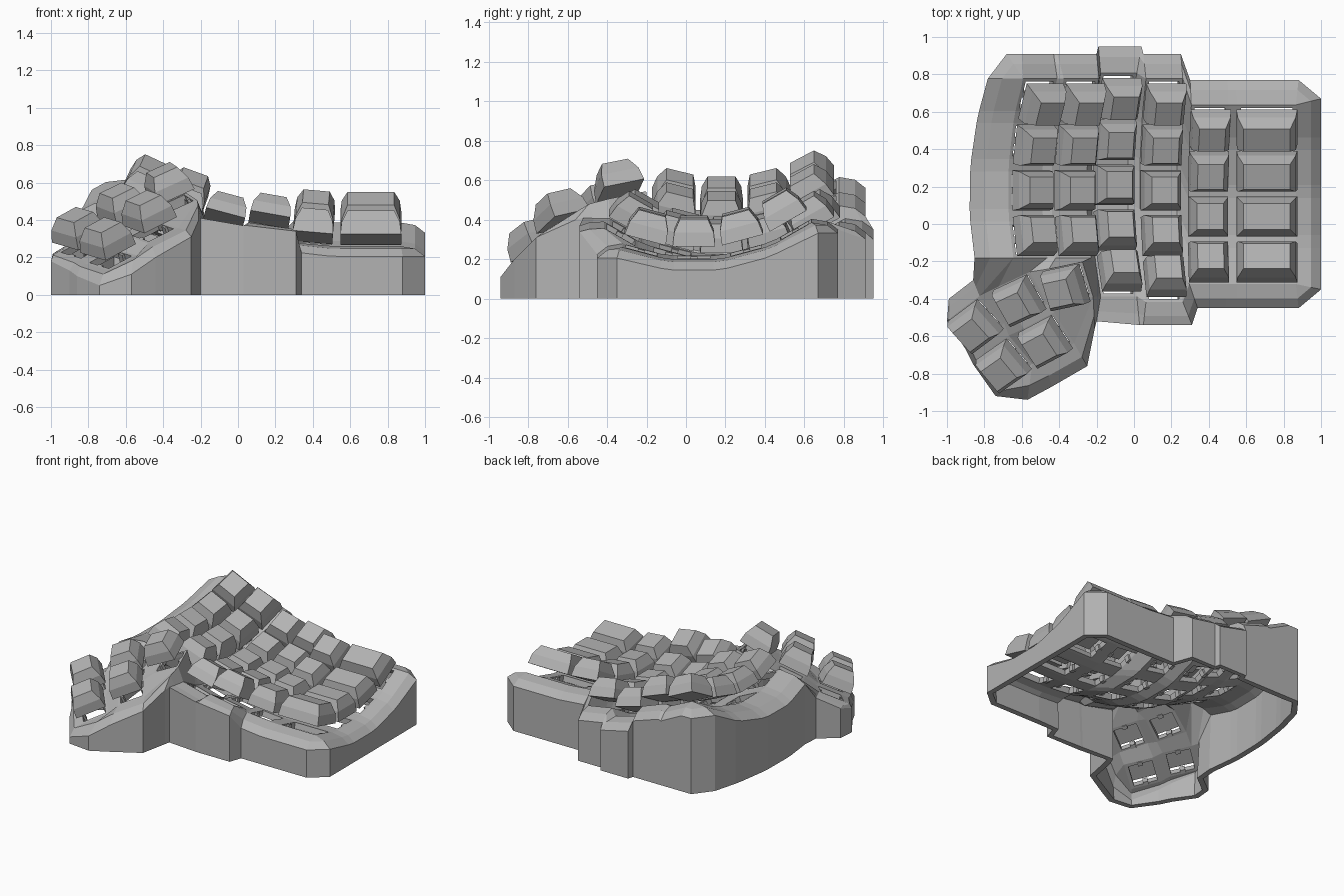
import bpy, bmesh
from math import radians
from mathutils import Matrix, Vector, Euler

if "Cube" in bpy.data.objects:
    bpy.data.objects.remove(bpy.data.objects["Cube"])

plastic = bpy.data.materials.new("grey_plastic")
plastic.use_nodes = True
GREY = (0.45, 0.45, 0.45, 1)
plastic.diffuse_color = GREY
plastic.node_tree.nodes["Principled BSDF"].inputs["Base Color"].default_value = GREY

PITCH, RADIUS, HALF, HOLE = 15, 1.02, 0.1, 0.082
TL, TR, BR, BL = range(4)
SIGNS = [(-1, 1), (1, 1), (1, -1), (-1, -1)]


def add_object(name, bm):
    mesh = bpy.data.meshes.new(name)
    bm.to_mesh(mesh)
    bm.free()
    mesh.materials.append(plastic)
    obj = bpy.data.objects.new(name, mesh)
    bpy.context.collection.objects.link(obj)
    return obj


# Key positions: curved, tilted finger columns
columns = [(-0.58, 0.18, 0.405, 4), (-0.345, 0.18, 0.33, 4), (-0.13, 0.21, 0.2, 5),
           (0.13, 0.18, 0.19, 5), (0.39, 0.04, 0.21, 4), (0.71, 0.04, 0.2, 4)]
keys, extra = {}, {}
for c, (x, y, z, rows) in enumerate(columns):
    base = Matrix.Translation((x, y, z)) @ Matrix.Rotation(radians(5 * (5 - c)), 4, 'Y')
    for r in range(rows):
        arc = Matrix.Rotation(radians(PITCH * (2 - r)), 4, 'X')
        up = Matrix.Translation((0, 0, RADIUS))
        keys[c, r] = base @ up @ arc @ up.inverted()
        extra[c, r] = 0.055 if c == 5 else 0

# Thumb cluster: cap centre and yaw
thumbs = {"r": (-0.385, -0.355, 0.61, 12), "m": (-0.63, -0.43, 0.5, 25),
          "l": (-0.86, -0.57, 0.37, 37), "bl": (-0.71, -0.78, 0.315, 35),
          "br": (-0.49, -0.65, 0.46, 28)}
for n, (x, y, z, yaw) in thumbs.items():
    turn = Euler((radians(12), radians(-24), radians(yaw))).to_matrix().to_4x4()
    keys[n, 0] = Matrix.Translation((x, y, z)) @ turn @ Matrix.Translation((0, 0, -0.14))
    extra[n, 0] = 0

# Keycaps: stepped taper, plus clip tabs in each switch hole
tabs = bmesh.new()
for k, m in keys.items():
    bm, rings = bmesh.new(), []
    for half, h in ((0.108, 0.065), (0.1, 0.135), (0.07, 0.205)):
        rings.append([bm.verts.new(m @ Vector((sx * (half + extra[k]), sy * half, h)))
                      for sx, sy in reversed(SIGNS)])
    bm.faces.new(rings[0][::-1])
    bm.faces.new(rings[2])
    for lo, hi in zip(rings, rings[1:]):
        for i in range(4):
            j = (i + 1) % 4
            bm.faces.new((lo[i], lo[j], hi[j], hi[i]))
    add_object("keycap_%s_%s" % k, bm)
    for side in (-1, 1):
        place = Matrix.Translation((side * (HOLE + extra[k]), 0, -0.025))
        size = Matrix.Diagonal((0.03, 0.035, 0.045, 1))
        bmesh.ops.create_cube(tabs, size=1, matrix=m @ place @ size)
add_object("switch_clip_tabs", tabs)

# Case: switch frames
case = bmesh.new()
V = {}


def face(*vs):
    vs = list(dict.fromkeys(vs))
    if len(vs) > 2:
        return case.faces.new(vs)


def web(*refs):
    face(*[V[r[0], r[1]][r[2]] for r in refs])


for k, m in keys.items():
    e = extra[k]
    V[k] = [case.verts.new(m @ Vector((sx * (HALF + e), sy * HALF, 0))) for sx, sy in SIGNS]
    hole = [case.verts.new(m @ Vector((sx * (HOLE + e), sy * HOLE, 0))) for sx, sy in SIGNS]
    for i in range(4):
        j = (i + 1) % 4
        face(V[k][j], V[k][i], hole[i], hole[j])

# Case: webs between neighbouring frames
for c, r in [k for k in keys if isinstance(k[0], int)]:
    below, right, diag = (c, r + 1), (c + 1, r), (c + 1, r + 1)
    if below in V:
        web((c, r, BL), (c, r, BR), (*below, TR), (*below, TL))
    if right in V:
        web((c, r, TR), (*right, TL), (*right, BL), (c, r, BR))
    if below in V and diag in V:
        web((c, r, BR), (*right, BL), (*diag, TL), (*below, TR))
web((3, 3, BR), (4, 3, BL), (3, 4, TR))
web((3, 4, TR), (4, 3, BL), (3, 4, BR))
web((1, 3, BR), (2, 3, BL), (2, 4, TL))


def t(name, corner):
    return (name, 0, corner)


for patch in (
        [t("l", TR), t("m", TL), t("m", BL), t("l", BR)],
        [t("m", TR), t("r", TL), t("r", BL), t("m", BR)],
        [t("l", BL), t("l", BR), t("bl", TR), t("bl", TL)],
        [t("l", BR), t("m", BL), t("br", TL), t("bl", TR)],
        [t("m", BL), t("m", BR), t("br", TR), t("br", TL)],
        [t("bl", TR), t("br", TL), t("br", BL), t("bl", BR)],
        [t("m", BR), t("r", BL), t("br", TR)],
        [t("r", BL), t("r", BR), t("br", BR), t("br", TR)],
        [t("l", TR), (0, 3, BL), t("m", TL)],
        [t("m", TL), (0, 3, BL), (0, 3, BR), t("m", TR)],
        [t("m", TR), (0, 3, BR), (1, 3, BL), t("r", TL)],
        [t("r", TL), (1, 3, BL), (1, 3, BR), t("r", TR)],
        [t("r", TR), (1, 3, BR), (2, 4, TL)],
        [t("r", TR), (2, 4, TL), (2, 4, BL), t("r", BR)]):
    web(*patch)

# Case: perimeter entries are (frame corner, outer x, outer y, outer z or None)
rim = [((0, 0, TL), -0.68, 0.91, None)]
for c, y in enumerate((0.91, 0.91, 0.95, 0.91, 0.77, 0.77)):
    left, right = ((-0.6, -0.43), (-0.41, -0.2), (-0.19, 0.04),
                   (0.05, 0.25), (0.3, 0.5), (0.54, 0.88))[c]
    rim += [((c, 0, TL), left, y, None), ((c, 0, TR), right, y, None)]
rim.append(((5, 0, TR), 1, 0.67, None))
for r in range(4):
    for corner in (TR, BR):
        y = V[5, r][corner].co.y
        if -0.3 < y < 0.6:
            rim.append(((5, r, corner), 1, y, None))
rim += [((5, 3, BR), 1, -0.35, None), ((5, 3, BR), 0.88, -0.45, None),
        ((5, 3, BL), 0.55, -0.45, None), ((4, 3, BR), 0.49, -0.45, None),
        ((4, 3, BL), 0.34, -0.45, None), ((3, 4, BR), 0.31, -0.54, 0.34),
        ((3, 4, BL), 0.05, -0.54, 0.37), ((2, 4, BR), 0.03, -0.54, 0.37),
        ((2, 4, BL), -0.2, -0.52, 0.41), (t("r", BR), -0.21, -0.56, 0.4),
        (t("br", BR), -0.25, -0.76, 0.31), (t("br", BL), -0.44, -0.87, 0.2),
        (t("bl", BR), -0.57, -0.94, 0.11), (t("bl", BL), -0.74, -0.92, 0.05),
        (t("bl", TL), -0.86, -0.75, 0.1), (t("l", BL), -0.9, -0.67, 0.13),
        (t("l", TL), -1, -0.52, 0.18), (t("l", TL), -0.99, -0.4, 0.22),
        (t("l", TR), -0.86, -0.3, 0.3)]
for r in (3, 2, 1, 0):
    for corner in (BL, TL):
        y = V[0, r][corner].co.y
        rim.append(((0, r, corner), -0.88 + 0.25 * (y - 0.15) ** 2, y, None))

# Case: sloped rim and vertical walls
strips = []
for (a, b, corner), x, y, z in rim:
    inner = V[a, b][corner]
    p = inner.co
    outer = Vector((x, y, p.z - 0.055 if z is None else z))
    mid = p.lerp(outer, 0.6)
    mid.z = p.z * 0.75 + outer.z * 0.25
    strips.append([inner] + [case.verts.new(q) for q in (mid, outer, (x, y, 0))])
for s, n in zip(strips, strips[1:] + strips[:1]):
    for i in range(3):
        face(s[i], n[i], n[i + 1], s[i + 1])
bmesh.ops.recalc_face_normals(case, faces=case.faces)
case.faces.ensure_lookup_table()
case.normal_update()
if case.faces[0].normal.z < 0:
    bmesh.ops.reverse_faces(case, faces=case.faces)
shell = add_object("case_shell", case).modifiers.new("thickness", 'SOLIDIFY')
shell.thickness = 0.042
shell.offset = -1
